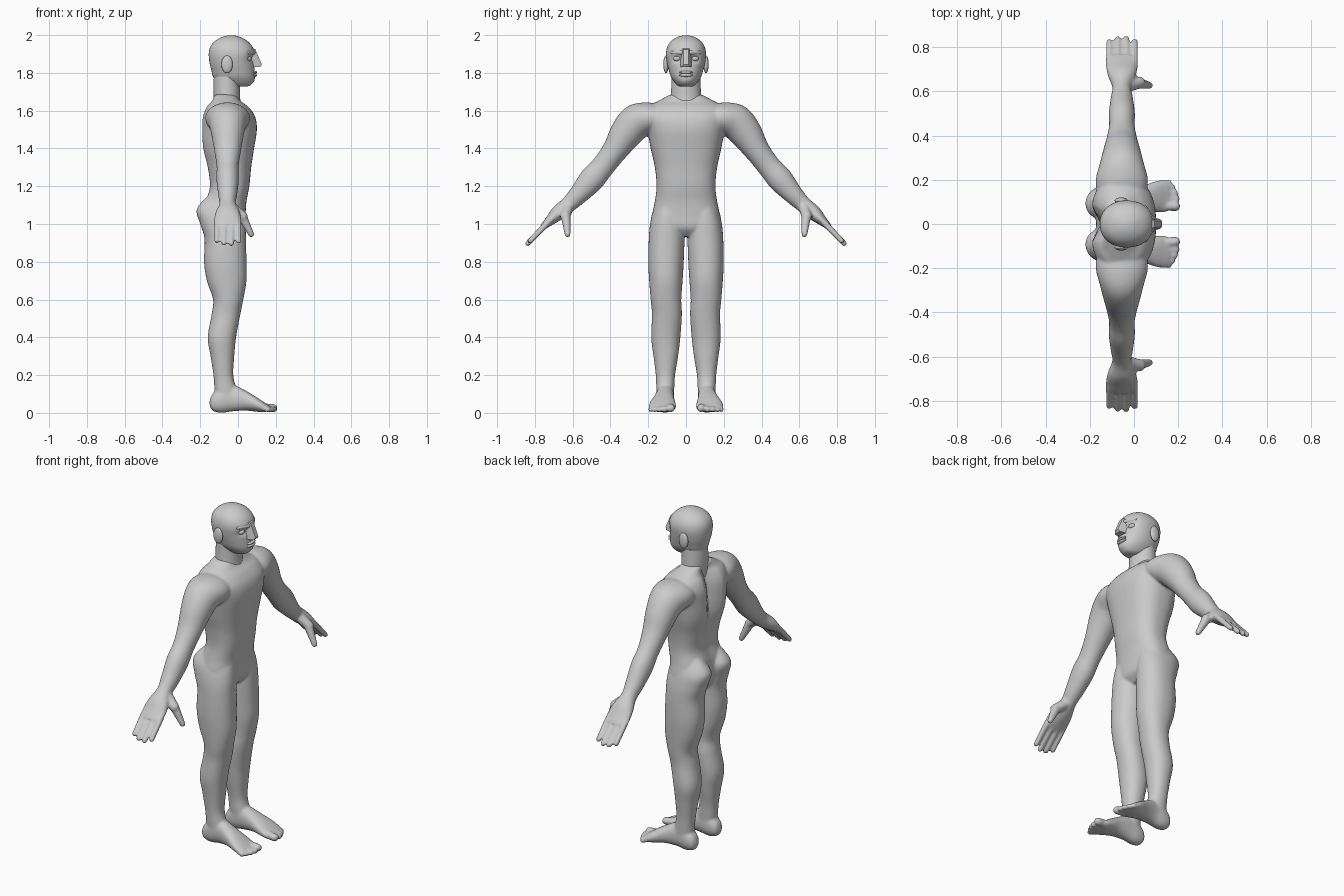
import bpy, bmesh, math
from mathutils import Vector as V

if "Cube" in bpy.data.objects:
    bpy.data.objects.remove(bpy.data.objects["Cube"])


def smooth_rows(rows, n=5):
    """Catmull-Rom interpolation of section rows."""
    out = []
    for i in range(len(rows) - 1):
        a, b, c, d = (rows[min(max(i + k, 0), len(rows) - 1)] for k in (-1, 0, 1, 2))
        for s in range(n):
            t = s / n
            out.append([q + .5 * t * (r - p + t * (2*p - 5*q + 4*r - w + t * (3*(q - r) + w - p)))
                        for p, q, r, w in zip(a, b, c, d)])
    return out + [list(rows[-1])]


def loft(bm, rings, side=1, power=2.0, seg=40):
    """Skin super-ellipse rings (centre, U, V, groove) and cap the ends."""
    loops = []
    for c, u, v, g in rings:
        loop = []
        for k in range(seg):
            t = 2 * math.pi * k / seg
            cu = math.copysign(abs(math.cos(t)) ** (2 / power), math.cos(t))
            sv = math.copysign(abs(math.sin(t)) ** (2 / power), math.sin(t))
            p = c + u * cu + v * sv
            if cu < 0:
                p.x += g * math.exp(-(p.y / .05) ** 2)
            loop.append(bm.verts.new((p.x, p.y * side, p.z)))
        loops.append(loop)
    for a, b in zip(loops, loops[1:]):
        for k in range(seg):
            j = (k + 1) % seg
            bm.faces.new((a[k], a[j], b[j], b[k]))
    bm.faces.new(loops[0])
    bm.faces.new(loops[-1])


def upright(rows):
    """Rows of z, x back, x front, y inner, y outer, spine groove."""
    return [(V(((b + f) / 2, (i + o) / 2, z)), V(((f - b) / 2, 0, 0)), V((0, (o - i) / 2, 0)), g)
            for z, b, f, i, o, g in smooth_rows(rows)]


def capsule(bm, p0, p1, r0, r1, side=1):
    p0, p1 = V(p0), V(p1)
    rot = (p1 - p0).to_track_quat('Z', 'Y')
    for v in bmesh.ops.create_uvsphere(bm, u_segments=16, v_segments=11, radius=1)['verts']:
        p = p1 + rot @ (v.co * r1) if v.co.z > 0 else p0 + rot @ (v.co * r0)
        v.co = (p.x, p.y * side, p.z)


def ellipsoid(bm, c, r, side=1):
    for v in bmesh.ops.create_uvsphere(bm, u_segments=20, v_segments=12, radius=1)['verts']:
        v.co = (c[0] + v.co.x * r[0], side * (c[1] + v.co.y * r[1]), c[2] + v.co.z * r[2])


def finish(name, bm, angle=40):
    bmesh.ops.recalc_face_normals(bm, faces=bm.faces[:])
    me = bpy.data.meshes.new(name)
    bm.to_mesh(me)
    bm.free()
    ob = bpy.data.objects.new(name, me)
    bpy.context.collection.objects.link(ob)
    bpy.ops.object.select_all(action='DESELECT')
    ob.select_set(True)
    bpy.context.view_layer.objects.active = ob
    bpy.ops.object.shade_smooth_by_angle(angle=math.radians(angle))
    return ob


body = bmesh.new()

# torso
torso = [(.935, -.13, .0, .08, .0), (.98, -.165, .035, .17, .01), (1.05, -.18, .04, .178, .01),
         (1.12, -.175, .045, .165, .01), (1.2, -.155, .06, .156, .01), (1.3, -.17, .07, .165, .025),
         (1.4, -.195, .085, .187, .045), (1.5, -.2, .1, .205, .06), (1.57, -.195, .09, .22, .065),
         (1.62, -.175, .055, .2, .06), (1.65, -.15, .015, .15, .04), (1.685, -.135, -.01, .085, .01)]
loft(body, upright([(z, b, f, -y, y, g) for z, b, f, y, g in torso]), power=2.5)

leg = [(1.16, -.15, .0, .05, .13, 0), (1.08, -.218, .03, .012, .172, 0), (1.0, -.2, .04, .01, .19, 0),
       (.92, -.177, .042, .008, .197, 0), (.8, -.18, .045, .012, .2, 0), (.7, -.165, .045, .018, .195, 0),
       (.6, -.132, .028, .025, .187, 0), (.52, -.14, .012, .022, .18, 0), (.4, -.16, -.01, .03, .184, 0),
       (.3, -.145, -.02, .042, .172, 0), (.2, -.13, -.025, .058, .16, 0), (.13, -.125, -.01, .062, .157, 0),
       (.07, -.12, 0, .065, .155, 0)]
# foot: x, y centre, half width, z bottom, z top
foot = [(-.15, .11, .012, .04, .065), (-.135, .11, .036, .012, .1), (-.09, .11, .046, .0, .14),
        (-.03, .11, .047, .008, .15), (.04, .117, .056, .012, .118), (.1, .124, .07, .006, .082),
        (.14, .125, .072, .004, .055), (.16, .126, .06, .01, .042)]
# arm and palm: y, z, half depth in x, half thickness, section tilt
arm = [(.12, 1.56, .11, .07, 90), (.2, 1.56, .118, .085, 80), (.27, 1.535, .1, .095, 60),
       (.325, 1.47, .085, .085, 40), (.38, 1.385, .07, .067, 37), (.44, 1.305, .058, .062, 40),
       (.5, 1.235, .059, .067, 42), (.57, 1.155, .05, .052, 44), (.62, 1.105, .043, .043, 46),
       (.675, 1.06, .064, .04, 46), (.72, 1.018, .073, .027, 46), (.757, .985, .07, .016, 46)]

for s in (1, -1):
    loft(body, upright(leg), s, 2.2)
    loft(body, [(V((x, y, (lo + hi) / 2)), V((0, 0, (hi - lo) / 2)), V((0, w, 0)), 0)
                for x, y, w, lo, hi in smooth_rows(foot)], s, 2.2)
    loft(body, [(V((-.055, y, z)), V((rx, 0, 0)),
                 V((0, math.cos(math.radians(a)), math.sin(math.radians(a)))) * r, 0)
                for y, z, rx, r, a in smooth_rows(arm)], s)
    # toes, largest on the inside
    for y, x, r in ((.08, .188, .022), (.114, .192, .016), (.141, .185, .015),
                    (.166, .174, .014), (.187, .158, .014)):
        capsule(body, (.12, y * .9 + .012, .03), (x, y, r + .003), r * 1.05, r, s)
    # fingers and thumb
    for x, y in ((-.112, .823), (-.074, .836), (-.035, .838), (.003, .825)):
        capsule(body, (x * .97 - .002, .735, 1.003), (x, y, 1.735 - y), .0175, .0145, s)
    capsule(body, (-.03, .625, 1.085), (.025, .64, 1.04), .03, .027, s)
    capsule(body, (.02, .637, 1.045), (.07, .627, .945), .027, .016, s)

body_ob = finish("body", body)
rm = body_ob.modifiers.new("blend", 'REMESH')
rm.mode, rm.voxel_size, rm.use_smooth_shade = 'VOXEL', .0075, True
sm = body_ob.modifiers.new("soften", 'SMOOTH')
sm.factor, sm.iterations = .5, 4

# neck
bm = bmesh.new()
loft(bm, upright([(1.6, -.125, .025, -.09, .09, 0), (1.66, -.128, .012, -.082, .082, 0),
                  (1.72, -.13, .01, -.078, .078, 0), (1.78, -.128, .01, -.076, .076, 0)]))
finish("neck", bm)

# head with eye sockets pushed in
bm = bmesh.new()
skull = [(1.727, -.01, .045, .028), (1.735, -.06, .066, .045), (1.755, -.11, .085, .064),
         (1.78, -.132, .09, .08), (1.81, -.14, .088, .09), (1.85, -.15, .086, .1),
         (1.9, -.155, .09, .106), (1.94, -.146, .076, .098), (1.97, -.12, .048, .077),
         (1.99, -.083, .012, .045), (1.998, -.052, -.018, .016)]
loft(bm, upright([(z, b, f, -y, y, 0) for z, b, f, y in skull]), power=2.15, seg=56)
for v in bm.verts:
    if v.co.x > 0:
        d = ((abs(v.co.y) - .045) / .026) ** 2 + ((v.co.z - 1.878) / .02) ** 2
        v.co.x -= .022 * math.exp(-d)
finish("head", bm)

# angular nose
bm = bmesh.new()
for x, y, z in ((.075, .022, 1.93), (.092, .014, 1.925), (.126, .013, 1.845), (.118, .022, 1.832),
                (.075, .032, 1.83), (.07, .028, 1.88)):
    for s in (1, -1):
        bm.verts.new((x, y * s, z))
bmesh.ops.convex_hull(bm, input=bm.verts[:])
finish("nose", bm, 20)

# eyes, brows, ears and lips
for name, c, r in (("eye", (.052, .046, 1.875), (.02, .023, .015)),
                   ("ear", (-.058, .106, 1.845), (.03, .014, .047))):
    bm = bmesh.new()
    for s in (1, -1):
        ellipsoid(bm, c, r, s)
    finish(name + "s", bm)
bm = bmesh.new()
for s in (1, -1):
    capsule(bm, (.08, .022, 1.908), (.052, .075, 1.908), .012, .008, s)
finish("brows", bm)
bm = bmesh.new()
for z, r in ((1.803, .008), (1.788, .009)):
    ellipsoid(bm, (.088, 0, z), (.013, .036, r))
finish("lips", bm)
